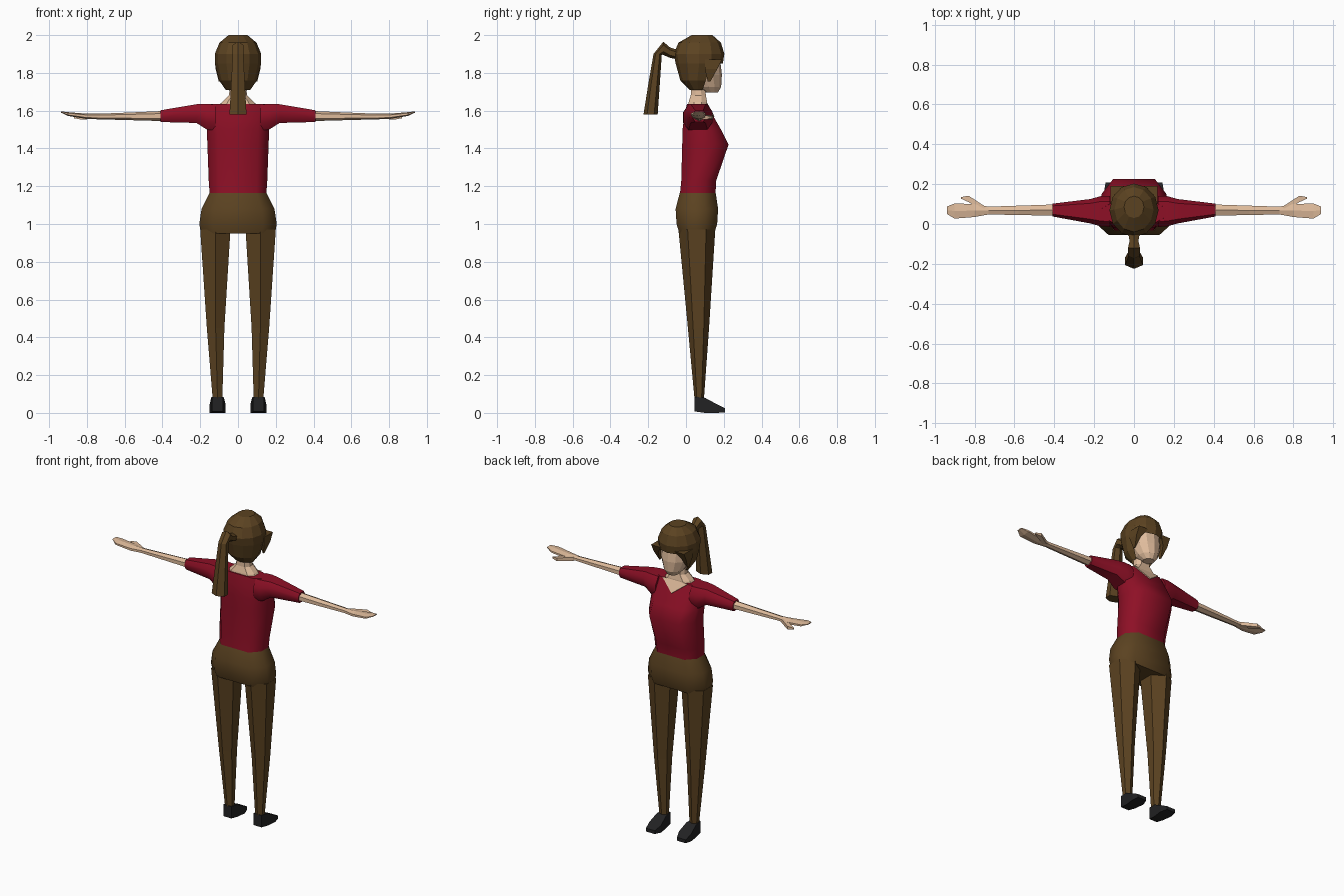
import bpy, bmesh, math

if "Cube" in bpy.data.objects:
    bpy.data.objects.remove(bpy.data.objects["Cube"], do_unlink=True)


def material(name, rgb):
    m = bpy.data.materials.new(name)
    m.use_nodes = True
    m.diffuse_color = (*rgb, 1)
    m.node_tree.nodes["Principled BSDF"].inputs["Base Color"].default_value = (*rgb, 1)
    return m


RED = material("shirt red", (0.27, 0.005, 0.019))
SKIN = material("skin", (0.74, 0.50, 0.33))
BROWN = material("hair and trouser brown", (0.105, 0.055, 0.015))
BLACK = material("shoe black", (0.016, 0.016, 0.017))


# Unit cross-sections
def polygon(n, turn=0.0):
    pts = [(math.cos(turn + math.tau * i / n), math.sin(turn + math.tau * i / n)) for i in range(n)]
    w, h = max(p[0] for p in pts), max(p[1] for p in pts)
    return [(x / w, y / h) for x, y in pts]


BODY = [(1, -.4), (1, .4), (.65, 1), (-.65, 1), (-1, .4), (-1, -.4), (-.65, -1), (.65, -1)]
BOX = polygon(4, math.pi / 4)
HEX = polygon(6, math.pi / 2)
ROUND = polygon(12)


def section(axis, pos, a0, a1, b0, b1, shape):
    """Fit a unit cross-section between two limits, square to an axis."""
    out = []
    for u, v in shape:
        a = (a0 + a1 + u * (a1 - a0)) / 2
        b = (b0 + b1 + v * (b1 - b0)) / 2
        out.append({"x": (pos, a, b), "y": (a, pos, b), "z": (a, b, pos)}[axis])
    return out


def loft(name, rings, mat, side=1, smooth=0, drop=None):
    bm = bmesh.new()
    loops = [[bm.verts.new((x * side, y, z)) for x, y, z in r] for r in rings]
    for lo, hi in zip(loops, loops[1:]):
        for i in range(len(lo)):
            j = (i + 1) % len(lo)
            bm.faces.new((lo[i], lo[j], hi[j], hi[i]))
    bm.faces.new(loops[0][::-1])
    bm.faces.new(loops[-1])
    bmesh.ops.recalc_face_normals(bm, faces=bm.faces)
    if drop:
        bmesh.ops.delete(bm, geom=[f for f in bm.faces if drop(f.calc_center_median())], context="FACES")
    me = bpy.data.meshes.new(name)
    bm.to_mesh(me)
    bm.free()
    me.materials.append(mat)
    ob = bpy.data.objects.new(name, me)
    bpy.context.collection.objects.link(ob)
    if smooth:
        bpy.ops.object.select_all(action="DESELECT")
        ob.select_set(True)
        bpy.context.view_layer.objects.active = ob
        bpy.ops.object.shade_smooth_by_angle(angle=math.radians(smooth))
    return ob


def upright(rows, shape):
    """Rows of height, half width, back and front."""
    return [section("z", z, -w, w, b, f, shape) for z, w, b, f in rows]


def along(axis, rows, shape):
    return [section(axis, *r, shape) for r in rows]


# Torso and hips
loft("shirt_torso", upright([
    (1.16, .15, -.032, .156), (1.23, .155, -.025, .16), (1.42, .162, -.02, .225),
    (1.5, .165, -.018, .185), (1.57, .165, -.01, .145), (1.635, .16, .005, .11)], BODY), RED, smooth=50)
loft("trouser_hips", upright([
    (.95, .195, -.035, .15), (1.0, .205, -.05, .165), (1.08, .193, -.055, .17),
    (1.165, .151, -.033, .157)], BODY), BROWN, smooth=50,
    drop=lambda c: c.z > 1.16)

# Neck and open neckline
loft("neck", upright([
    (1.625, .1, .01, .112), (1.645, .085, .014, .112), (1.68, .048, .025, .105),
    (1.77, .038, .03, .1)], BODY), SKIN)
loft("neckline", [[(-.092, y, 1.637 + d), (.092, y, 1.637 + d), (0, y + .038, 1.567 + d)]
                  for y, d in ((.108, 0), (.113, .003))], SKIN)

# Head, hair cap and fringe
loft("head", upright([
    (1.695, .035, .1, .168), (1.725, .062, .05, .186), (1.79, .092, 0, .19),
    (1.86, .098, 0, .182), (1.93, .08, .01, .15)], ROUND), SKIN)
loft("hair_cap", upright([
    (1.71, .065, .02, .11), (1.76, .1, -.03, .15), (1.85, .123, -.055, .195),
    (1.90, .123, -.065, .203), (1.96, .098, -.04, .185), (2.0, .05, .03, .14)], ROUND),
    BROWN, drop=lambda c: c.z < 1.86 and c.y > .1 or c.z < 1.72)

# Ponytail
loft("ponytail", along("y", [
    (-.04, -.03, .03, 1.87, 1.92), (-.085, -.022, .022, 1.88, 1.935),
    (-.12, -.03, .03, 1.895, 1.965)], HEX) + along("z", [
        (1.90, -.028, .028, -.128, -.172), (1.75, -.036, .036, -.138, -.198),
        (1.58, -.045, .045, -.15, -.225)], HEX), BROWN)

for side, word in ((1, "left"), (-1, "right")):
    # Loose hair beside the face
    loft(f"{word}_hair_lock", along("z", [
        (1.87, .05, .118, .1, .19), (1.82, .085, .118, .1, .165),
        (1.755, .098, .102, .115, .13)], BOX), BROWN, side)
    # Sleeve, forearm with hand, thumb
    loft(f"{word}_sleeve", along("x", [
        (.12, -.015, .14, 1.495, 1.633), (.165, -.012, .14, 1.5, 1.635),
        (.22, .003, .125, 1.535, 1.634), (.41, .038, .102, 1.54, 1.602)], BODY), RED, side, 40)
    loft(f"{word}_arm", along("x", [
        (.40, .042, .098, 1.545, 1.598), (.58, .045, .092, 1.55, 1.59),
        (.73, .048, .087, 1.554, 1.584), (.80, .035, .1, 1.556, 1.584),
        (.90, .027, .103, 1.572, 1.592), (.938, .05, .088, 1.59, 1.597)], HEX), SKIN, side)
    loft(f"{word}_thumb", along("x", [
        (.75, .06, .09, 1.557, 1.58), (.83, .11, .142, 1.553, 1.574),
        (.868, .127, .135, 1.56, 1.568)], BOX), SKIN, side)
    # Trouser leg and shoe
    loft(f"{word}_trouser_leg", along("z", [
        (.97, .04, .2, -.04, .155), (.45, .072, .165, .01, .122),
        (.075, .083, .134, .045, .095)], HEX), BROWN, side)
    loft(f"{word}_shoe", along("y", [
        (.046, .08, .137, .008, .085), (.1, .074, .142, 0, .08),
        (.165, .066, .15, 0, .045), (.207, .08, .143, .003, .025)], BOX), BLACK, side)
